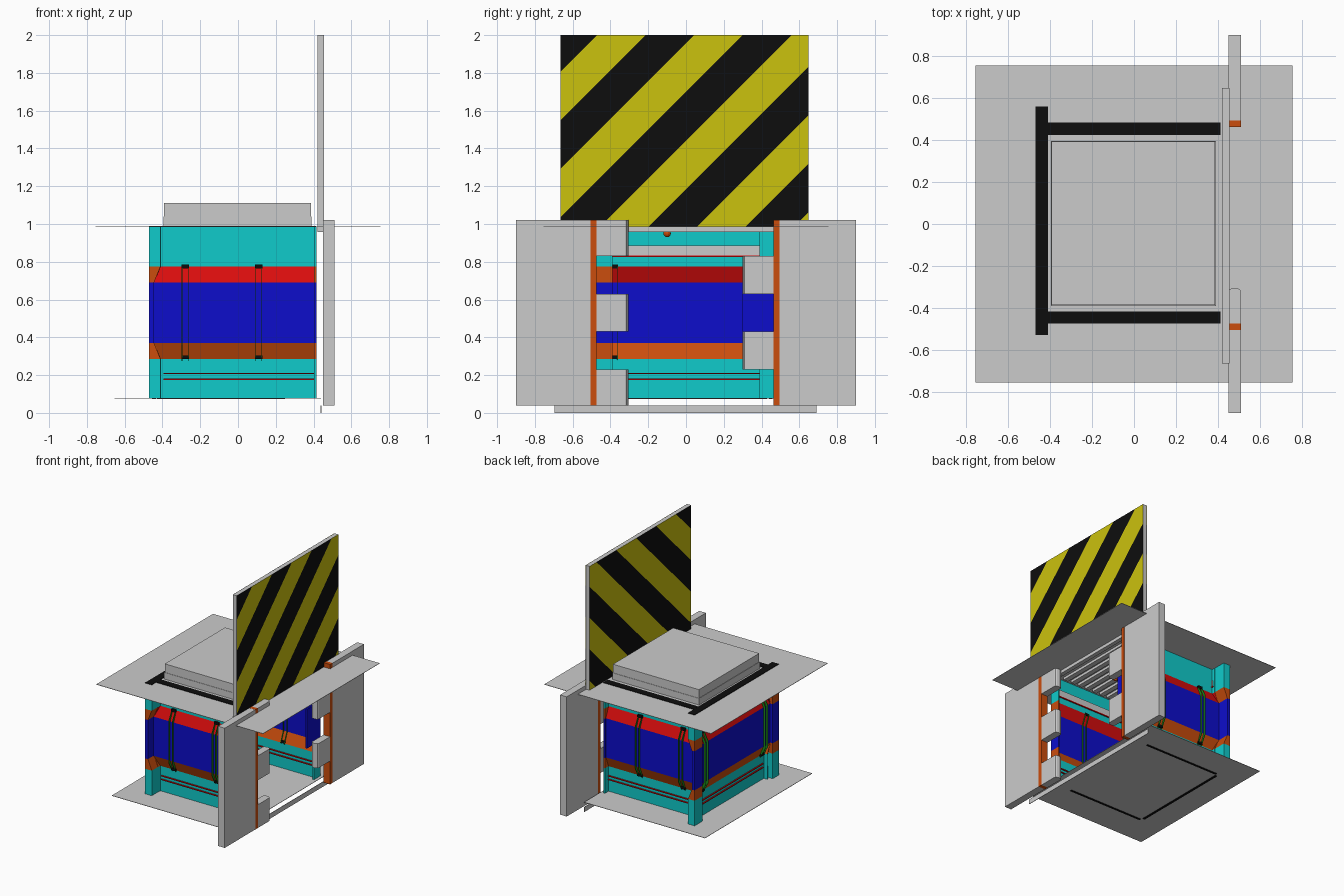
import bpy, bmesh, math
from mathutils import Vector

if "Cube" in bpy.data.objects:
    bpy.data.objects.remove(bpy.data.objects["Cube"])

COLOURS = {
    "grey": (0.6, 0.6, 0.6), "teal": (0.005, 0.6, 0.6), "blue": (0.004, 0.004, 0.6),
    "red": (0.7, 0.004, 0.004), "orange": (0.6, 0.075, 0.004), "black": (0.004, 0.004, 0.004),
    "yellow": (0.6, 0.54, 0.004), "green": (0.01, 0.25, 0.01),
}
NAMES = list(COLOURS)
MATS = []
for n, c in COLOURS.items():
    m = bpy.data.materials.new(n)
    m.diffuse_color = (*c, 1)
    m.use_nodes = True
    m.node_tree.nodes["Principled BSDF"].inputs["Base Color"].default_value = m.diffuse_color
    MATS.append(m)


def finish(name, bm, colour=None):
    """Turn a bmesh into an object; one colour, or all slots for per-face rules."""
    bmesh.ops.recalc_face_normals(bm, faces=bm.faces)
    me = bpy.data.meshes.new(name)
    bm.to_mesh(me)
    bm.free()
    for m in ([MATS[NAMES.index(colour)]] if colour else MATS):
        me.materials.append(m)
    ob = bpy.data.objects.new(name, me)
    bpy.context.collection.objects.link(ob)
    return ob


def add_prism(bm, ring, shift, colour=0):
    """Extrude a closed ring of points along a vector."""
    a = [bm.verts.new(p) for p in ring]
    b = [bm.verts.new(Vector(p) + Vector(shift)) for p in ring]
    n = len(ring)
    fs = [bm.faces.new(a), bm.faces.new(b[::-1])]
    fs += [bm.faces.new((a[i], b[i], b[(i + 1) % n], a[(i + 1) % n])) for i in range(n)]
    for f in fs:
        f.material_index = colour


def add_box(bm, x0, x1, y0, y1, z0, z1, colour=0):
    ring = [(x0, y0, z0), (x1, y0, z0), (x1, y1, z0), (x0, y1, z0)]
    add_prism(bm, ring, (0, 0, z1 - z0), colour)


def box(name, colour, *dims):
    bm = bmesh.new()
    add_box(bm, *dims)
    return finish(name, bm, colour)


# Wall section: (outward bulge, height) with one colour per segment
SECTION = [(0, .08), (0, .285), (.035, .37), (.035, .69), (0, .775), (0, .985)]
BANDS = ["teal", "orange", "blue", "red", "teal"]
# Each side: function from (along, outward, z) to world, start, end, strap positions
SIDES = {
    "front": (lambda a, o, z: (a, -.42 - o, z), -.445, .412, (-.28, .11)),
    "back": (lambda a, o, z: (a, .425 + o, z), -.445, .412, (-.28, .11)),
    "left": (lambda a, o, z: (-.41 - o, a, z), -.45, .455, (-.38, .39)),
}
for side, (place, a0, a1, straps) in SIDES.items():
    # Bulged wall sheet
    bm = bmesh.new()
    rows = [[bm.verts.new(place(a, o, z)) for a in (a0, a1)] for o, z in SECTION]
    for i, band in enumerate(BANDS):
        f = bm.faces.new((rows[i][0], rows[i][1], rows[i + 1][1], rows[i + 1][0]))
        f.material_index = NAMES.index(band)
    wall = finish(side + "_wall", bm)
    mod = wall.modifiers.new("thickness", "SOLIDIFY")
    mod.thickness = .004
    mod.offset = 0

    # Paired strap fins with black end clips
    bm = bmesh.new()
    clips = bmesh.new()
    fin = [(-.012, .285), (.023, .37), (.023, .69), (-.012, .775), (.01, .785),
           (.055, .70), (.055, .36), (.01, .275)]
    for s in straps:
        for d in (-.016, .016):
            ring = [place(s + d - .002, o, z) for o, z in fin]
            step = Vector(place(.004, 0, 0)) - Vector(place(0, 0, 0))
            add_prism(bm, ring, step)
        for z in (.765, .285):
            ring = [place(s - .02, o, h) for o, h in
                    ((-.004, z), (.02, z), (.02, z + .02), (-.004, z + .02))]
            add_prism(clips, ring, Vector(place(.04, 0, 0)) - Vector(place(0, 0, 0)))
    finish(side + "_strap_fins", bm, "green")
    finish(side + "_strap_clips", clips, "black")

    # Thin red rails on both faces of the wall
    bm = bmesh.new()
    for z in (.175, .205, .825):
        for o0, o1 in ((-.012, -.002), (.002, .012)):
            if z > .8 and o0 > 0:
                continue
            ring = [place(a0 + .05, o, h) for o, h in
                    ((o0, z), (o1, z), (o1, z + .007), (o0, z + .007))]
            add_prism(bm, ring, Vector(place(a1 - a0 - .06, 0, 0)) - Vector(place(0, 0, 0)))
    finish(side + "_rails", bm, "red")

    # Grey liner strip near the ceiling
    bm = bmesh.new()
    ring = [place(a0 + .06, o, z) for o, z in
            ((-.01, .832), (-.003, .832), (-.003, .885), (-.01, .885))]
    add_prism(bm, ring, Vector(place(a1 - a0 - .08, 0, 0)) - Vector(place(0, 0, 0)))
    finish(side + "_liner", bm, "grey")

# Corner posts, narrowing through the blue band
POST = ["teal", "orange", "blue", "orange", "teal"]
for name, y0, y1 in (("front_post", -.53, -.45), ("back_post", .455, .56)):
    bm = bmesh.new()
    for (o0, z0), (o1, z1), c in zip(SECTION, SECTION[1:], POST):
        ring = [(-.47, y0, z0), (-.41 - o0, y0, z0), (-.41 - o1, y0, z1), (-.47, y0, z1)]
        add_prism(bm, ring, (0, y1 - y0, 0), NAMES.index(c))
    finish(name, bm)

# Door jambs beside the opening
for name, s in (("front_jamb", -1), ("back_jamb", 1)):
    bm = bmesh.new()
    for (_, z0), (_, z1), c in zip(SECTION, SECTION[1:], POST):
        inner = .30 if c == "blue" and s > 0 else .39
        ya, yb = sorted((s * inner, s * .475))
        add_box(bm, .402, .415, ya, yb, z0, z1, NAMES.index(c))
    finish(name, bm)

# Ceiling sheet, floor sheet and threshold
box("ceiling_sheet", "grey", -.755, .755, -.755, .755, .983, .986)
box("floor_sheet", "grey", -.655, .44, -.697, .69, .077, .08)
box("threshold", "grey", .438, .442, -.697, .69, 0, .04)

# Black wall caps above the ceiling and thin marks under the floor
bm = bmesh.new()
add_box(bm, -.47, -.41, -.53, .56, .986, .99)
for y in (-.475, .425):
    add_box(bm, -.41, .412, y, y + .058, .986, .99)
finish("wall_caps", bm, "black")
bm = bmesh.new()
add_box(bm, -.455, -.435, -.42, .43, .074, .077)
for y in (-.45, .44):
    add_box(bm, -.43, .25, y, y + .018, .074, .077)
finish("floor_marks", bm, "black")

# Roof housing in two layers
box("roof_housing_base", "grey", -.395, .39, -.39, .395, .986, 1.04)
box("roof_housing_lid", "grey", -.392, .387, -.387, .392, 1.04, 1.11)

# Ceiling slats and small lamp
bm = bmesh.new()
for i in range(11):
    x = -.37 + i * .07
    add_box(bm, x, x + .04, -.38, .385, .962, .983)
finish("ceiling_slats", bm, "grey")
bm = bmesh.new()
bmesh.ops.create_uvsphere(bm, u_segments=10, v_segments=6, radius=.02)
bmesh.ops.translate(bm, verts=bm.verts, vec=(.1, -.1, .95))
finish("ceiling_lamp", bm, "orange")


# Sliding doors with interlocking rounded teeth
def door(name, edge, outer, tip, teeth):
    s = 1 if tip > edge else -1
    panel_edge = edge - s * .032
    box(name + "_panel", "grey", .45, .51, *sorted((outer, panel_edge)), .04, 1.02)
    box(name + "_edge_strip", "orange", .449, .511, *sorted((panel_edge, edge)), .04, 1.021)
    bm = bmesh.new()
    for z0, z1 in teeth:
        ring = [(.45, edge, z0), (.51, edge, z0)]
        for i in range(7):
            t = math.pi * i / 6
            ring.append((.48 + .03 * math.cos(t), tip - s * .018 + s * .018 * math.sin(t), z0))
        add_prism(bm, ring, (0, 0, z1 - z0))
    finish(name + "_teeth", bm, "grey")


door("front_door", -.473, -.9, -.305, ((.04, .23), (.43, .63), (.83, 1.02)))
door("back_door", .462, .9, .30, ((.23, .43), (.63, .83)))

# Raised warning panel
box("raised_panel", "grey", .42, .454, -.665, .648, .957, 2)

# Diagonal stripes as thin plates on both faces
PERIOD = .257
for name, x in (("outer_stripes", .4545), ("inner_stripes", .4185)):
    bm = bmesh.new()
    vs = [bm.verts.new((x, y, z)) for y, z in
          ((-.665, .988), (.648, .988), (.648, 2), (-.665, 2))]
    bm.faces.new(vs)
    for k in range(-9, 2):
        bmesh.ops.bisect_plane(bm, geom=bm.verts[:] + bm.edges[:] + bm.faces[:],
                               plane_co=(x, 0, 2.47 + k * PERIOD), plane_no=(0, -1, 1))
    for f in bm.faces:
        c = f.calc_center_median()
        band = math.floor((c.z - c.y - 2.47) / PERIOD)
        f.material_index = NAMES.index("yellow" if band % 2 else "black")
    ret = bmesh.ops.extrude_face_region(bm, geom=bm.faces[:])
    bmesh.ops.translate(bm, verts=[v for v in ret["geom"] if isinstance(v, bmesh.types.BMVert)],
                        vec=(.001, 0, 0))
    finish(name, bm)
